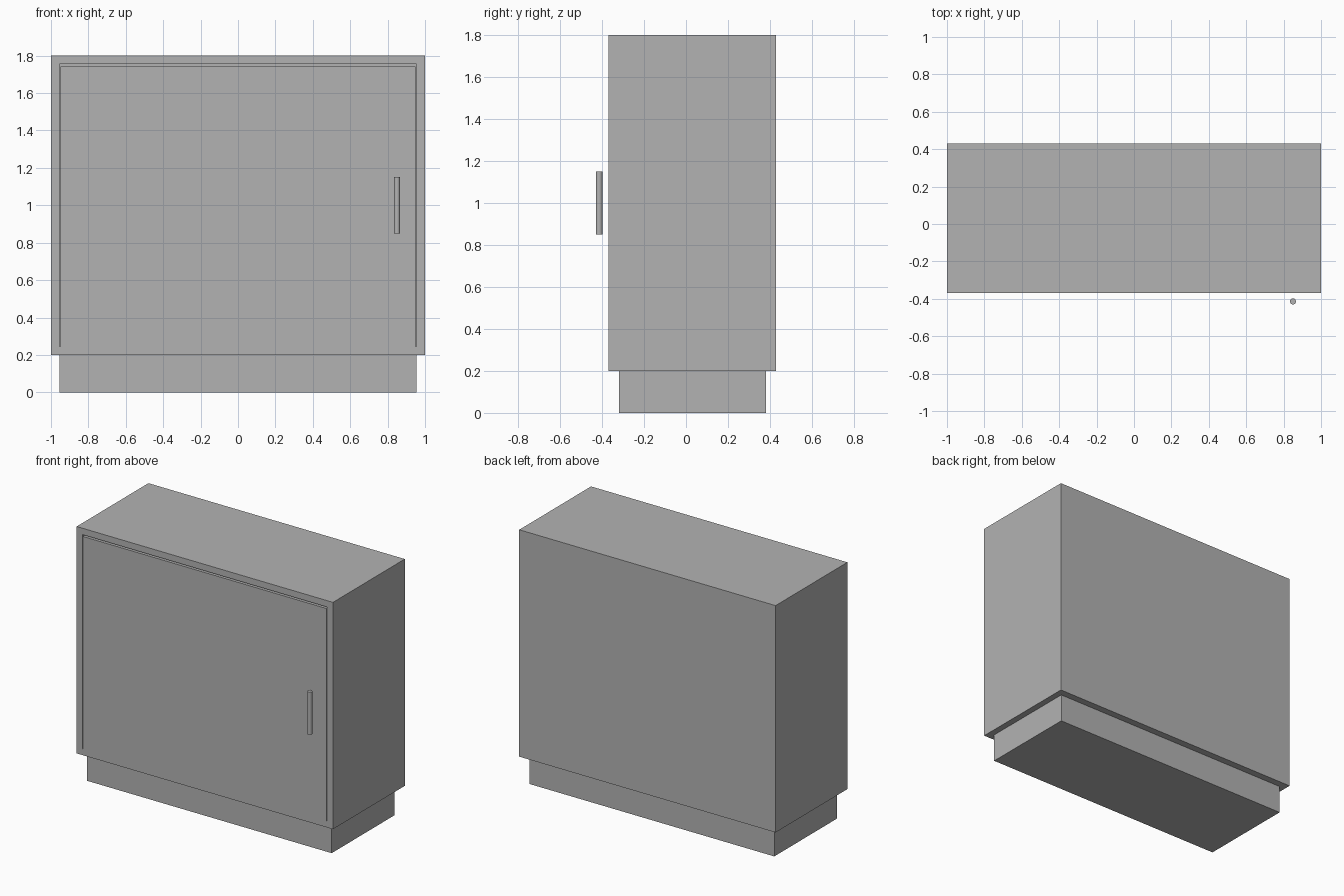
import bpy, bmesh
from mathutils import Vector

if "Cube" in bpy.data.objects:
    bpy.data.objects.remove(bpy.data.objects["Cube"])

grey = bpy.data.materials.new("grey")
grey.diffuse_color = (0.45, 0.45, 0.45, 1)
grey.use_nodes = True
grey.node_tree.nodes["Principled BSDF"].inputs["Base Color"].default_value = grey.diffuse_color


def box(name, lo, hi):
    lo, hi = Vector(lo), Vector(hi)
    bpy.ops.mesh.primitive_cube_add(size=1, location=(lo + hi) / 2)
    ob = bpy.context.object
    ob.name = name
    ob.scale = hi - lo
    bpy.ops.object.transform_apply(location=True, rotation=True, scale=True)
    ob.data.materials.append(grey)
    return ob


WALL = 0.045
FRONT, BACK = -0.37, 0.43

# Plinth, set back on every side
box("plinth", (-0.955, -0.32, 0), (0.955, 0.38, 0.2))

# Hollow carcass: front face inset, then pushed back
carcass = box("carcass", (-1, FRONT, 0.2), (1, BACK, 1.8))
bm = bmesh.new()
bm.from_mesh(carcass.data)
front = min(bm.faces, key=lambda f: f.calc_center_median().y)
bmesh.ops.inset_region(bm, faces=[front], thickness=WALL, use_even_offset=True)
out = bmesh.ops.extrude_face_region(bm, geom=[front])
verts = [v for v in out["geom"] if isinstance(v, bmesh.types.BMVert)]
bmesh.ops.translate(bm, verts=verts, vec=(0, BACK - FRONT - WALL, 0))
if front.is_valid:
    bmesh.ops.delete(bm, geom=[front], context='FACES_ONLY')
bmesh.ops.recalc_face_normals(bm, faces=bm.faces)
bm.to_mesh(carcass.data)
bm.free()

# Door, flush with the front, with a narrow gap at the sides and top
box("door", (-0.95, FRONT, 0.2 + WALL), (0.95, FRONT + WALL, 1.743))

# Upright bar handle
bpy.ops.mesh.primitive_cylinder_add(vertices=32, radius=0.016, depth=0.3,
                                    location=(0.85, -0.414, 1.0))
handle = bpy.context.object
handle.name = "handle"
handle.data.materials.append(grey)
bpy.ops.object.shade_smooth_by_angle()
